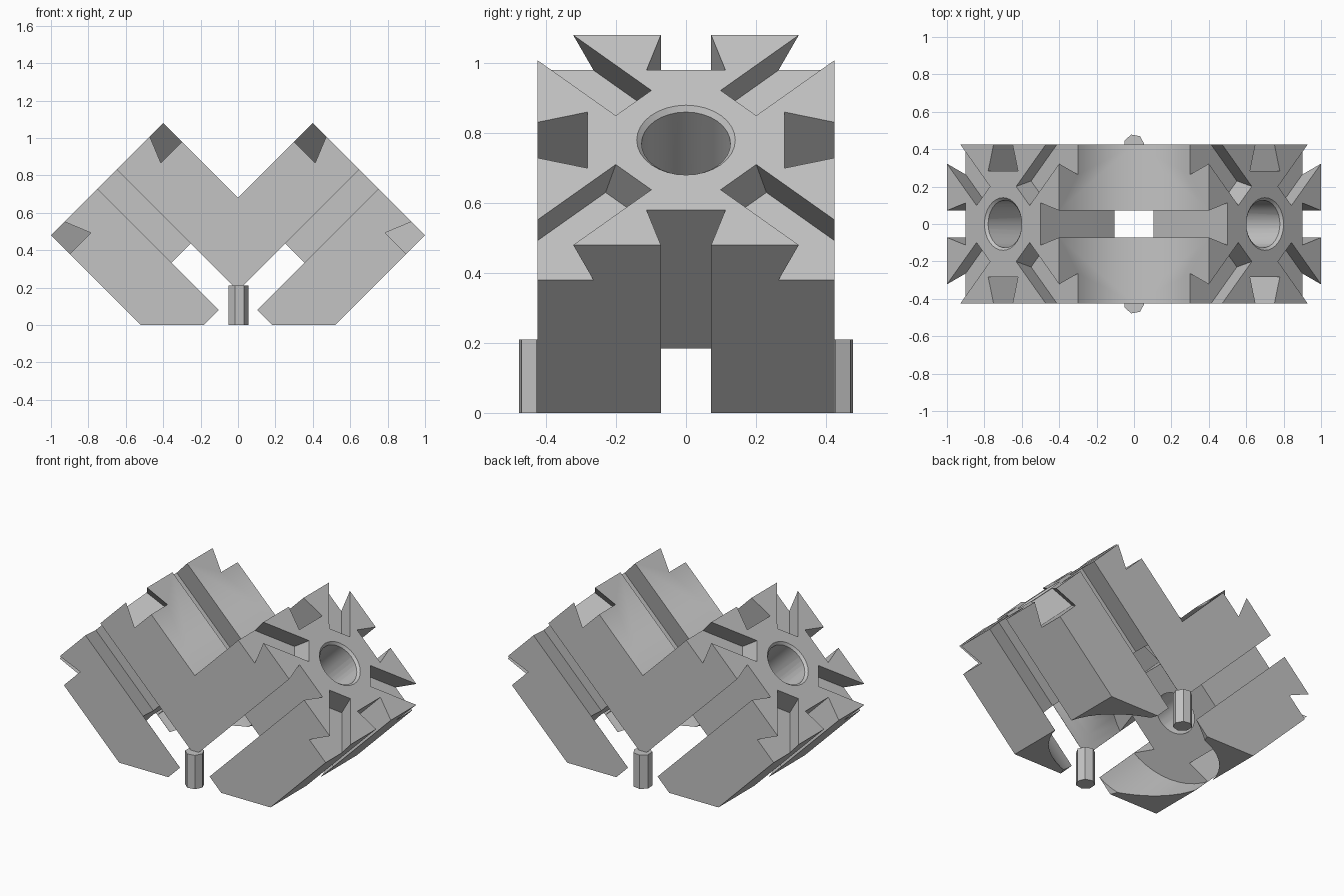
import bpy, bmesh, math
from mathutils import Matrix, Vector

cube = bpy.data.objects.get("Cube")
if cube:
    bpy.data.objects.remove(cube)

HALF = 0.4243      # half width of the square bar
END = 0.99         # end of the bar along its axis
DEPTH = 0.142      # depth of every dovetail slot
MOUTH, FLOOR = 0.072, 0.113   # half widths of a dovetail
CHAMBER = 0.43     # radius and reach of the large inner bore

grey = bpy.data.materials.new("plain_grey")
grey.use_nodes = True
grey.diffuse_color = (0.55, 0.55, 0.55, 1)
grey.node_tree.nodes["Principled BSDF"].inputs["Base Color"].default_value = (0.55, 0.55, 0.55, 1)


def make_object(name, bm):
    bmesh.ops.recalc_face_normals(bm, faces=bm.faces)
    mesh = bpy.data.meshes.new(name)
    bm.to_mesh(mesh)
    bm.free()
    obj = bpy.data.objects.new(name, mesh)
    bpy.context.collection.objects.link(obj)
    mesh.materials.append(grey)
    return obj


def prism(name, points, sweep, matrix=Matrix()):
    bm = bmesh.new()
    face = bm.faces.new([bm.verts.new(p) for p in points])
    out = bmesh.ops.extrude_face_region(bm, geom=[face])
    moved = [v for v in out["geom"] if isinstance(v, bmesh.types.BMVert)]
    bmesh.ops.translate(bm, verts=moved, vec=Vector(sweep))
    bm.transform(matrix)
    return make_object(name, bm)


def tube(name, r1, r2, z1, z2, segments, matrix):
    bm = bmesh.new()
    bmesh.ops.create_cone(bm, cap_ends=True, segments=segments, radius1=r1, radius2=r2,
                          depth=z2 - z1, matrix=Matrix.Translation((0, 0, (z1 + z2) / 2)))
    bm.transform(matrix)
    return make_object(name, bm)


def dovetail(level):
    """Half-width pairs (offset, level) of a slot that opens at the given level."""
    over = 0.05
    lip = MOUTH - (FLOOR - MOUTH) * over / DEPTH
    return [(-FLOOR, level - DEPTH), (FLOOR, level - DEPTH),
            (lip, level + over), (-lip, level + over)]


def arm_frame(side):
    return Matrix.Translation((0, 0, 0.08)) @ Matrix.Rotation(side * math.pi / 4, 4, 'Y')


def turn(degrees):
    return Matrix.Rotation(math.radians(degrees), 4, 'Z')


# Left bar blank, running past the centre plane
outline = [(-0.3, 0.38), (0.4, 1.08), (1, 0.48), (0.52, 0), (-0.3, 0)]
body = prism("slotted_v_block", [(x, -HALF, z) for x, z in outline], (0, 2 * HALF, 0))

arm, other = arm_frame(1), arm_frame(-1)
cutters = []

# Lengthwise slots in the four sides, and the crossing slots of the other bar
for k in range(4):
    section = [(HALF_LEVEL, off, -0.6) for off, HALF_LEVEL in dovetail(HALF)]
    cutters.append(prism("side_slot_cutter", section, (0, 0, 1.8), arm @ turn(90 * k)))
    if k % 2:
        cutters.append(prism("cross_slot_cutter", section, (0, 0, 1.8), other @ turn(90 * k)))

# Diagonal slots in the end face
for k in range(4):
    section = [(0.212, off, level) for off, level in dovetail(END)]
    cutters.append(prism("end_slot_cutter", section, (0.6, 0, 0), arm @ turn(45 + 90 * k)))

# Central bore, its chamfer and the large inner chamber
cutters.append(tube("bore_cutter", 0.127, 0.127, 0.3, 1.1, 32, arm))
cutters.append(tube("chamfer_cutter", 0.127, 0.155, END - 0.014, END + 0.014, 32, arm))
cutters.append(tube("chamber_cutter", CHAMBER, CHAMBER, -0.9, CHAMBER, 48, arm))

for cutter in cutters:
    cutter.hide_render = True
    cut = body.modifiers.new("cut", 'BOOLEAN')
    cut.operation = 'DIFFERENCE'
    cut.solver = 'EXACT'
    cut.object = cutter

# Bake the cuts, trim at the centre plane and mirror
bpy.context.view_layer.update()
baked = bpy.data.meshes.new_from_object(body.evaluated_get(bpy.context.evaluated_depsgraph_get()))
body.modifiers.clear()
for cutter in cutters:
    bpy.data.objects.remove(cutter)
bm = bmesh.new()
bm.from_mesh(baked)
bmesh.ops.bisect_plane(bm, geom=bm.verts[:] + bm.edges[:] + bm.faces[:], dist=1e-5,
                       plane_co=(0, 0, 0), plane_no=(1, 0, 0), clear_inner=True)
bm.to_mesh(baked)
bm.free()
body.data = baked
baked.materials.clear()
baked.materials.append(grey)
for poly in baked.polygons:
    poly.material_index = 0
mirror = body.modifiers.new("mirror", 'MIRROR')
mirror.merge_threshold = 0.0005

bpy.ops.object.select_all(action='DESELECT')
body.select_set(True)
bpy.context.view_layer.objects.active = body
bpy.ops.object.shade_smooth_by_angle(angle=math.radians(25))

# Seven-sided pins at the front and back
for name, side in (("front_pin", -1), ("back_pin", 1)):
    ring = [math.radians(3) + i * math.tau / 7 for i in range(7)]
    points = [(0.055 * math.cos(a), side * (0.425 + 0.055 * math.sin(a)), 0) for a in ring]
    prism(name, points, (0, 0, 0.21))
